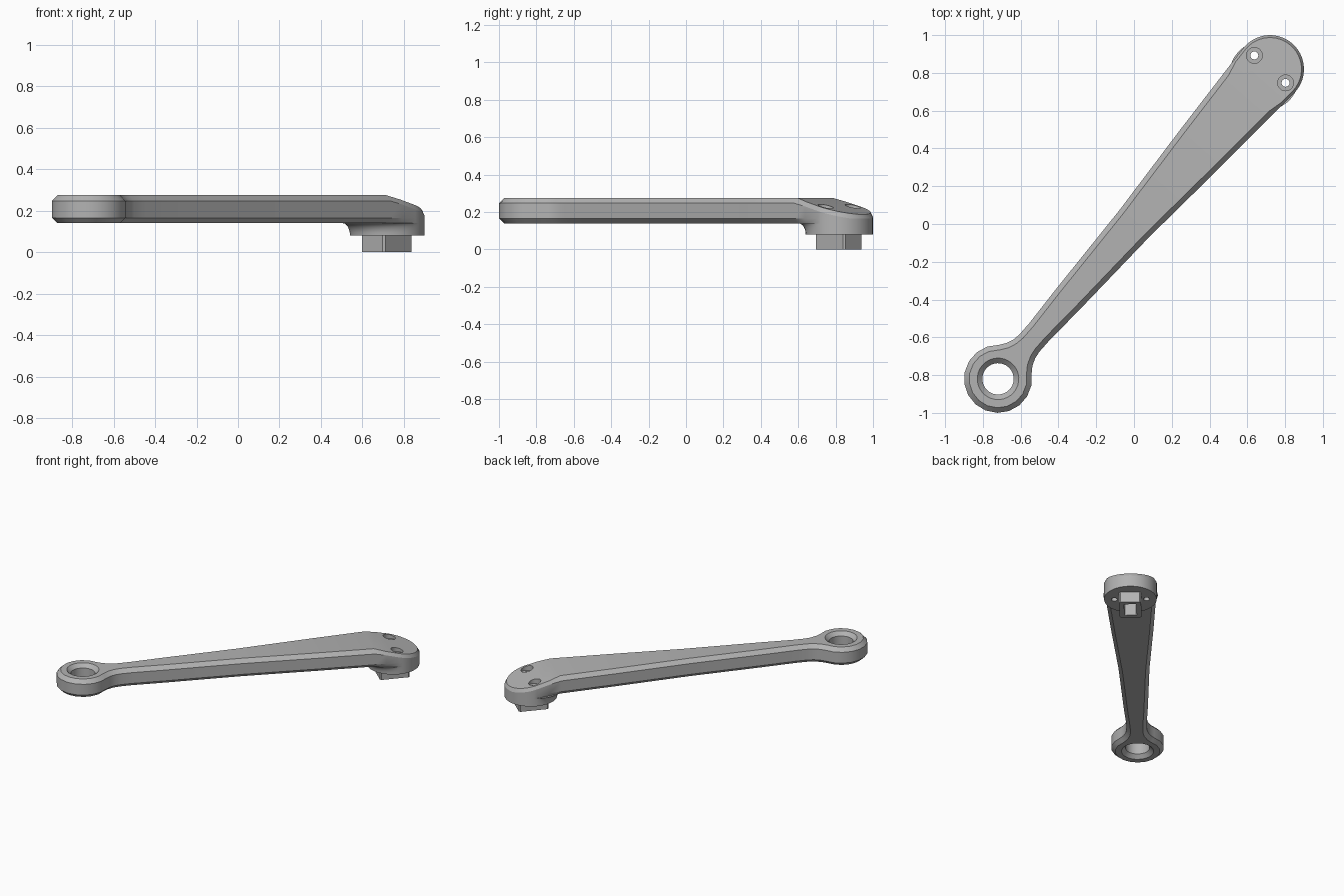
import bpy, bmesh
from math import sin, cos, pi, atan2, radians
from mathutils import Matrix, Vector

if "Cube" in bpy.data.objects:
    bpy.data.objects.remove(bpy.data.objects["Cube"])

# One grey metal for everything
metal = bpy.data.materials.new("grey metal")
metal.use_nodes = True
GREY = (0.45, 0.45, 0.45, 1)
metal.diffuse_color = GREY
metal.node_tree.nodes["Principled BSDF"].inputs["Base Color"].default_value = GREY

# The arm is laid out along local u, then turned to its diagonal
TURN = Matrix.Rotation(atan2(0.82, 0.72), 4, "Z")
END, R = 1.091, 0.18
BOTTOM, TOP, CREASE = 0.14, 0.275, 0.92


def ramp(u, a, b):
    t = min(1, max(0, (u - a) / (b - a)))
    return t


def finish(name, bm):
    bmesh.ops.recalc_face_normals(bm, faces=bm.faces)
    bmesh.ops.transform(bm, matrix=TURN, verts=bm.verts)
    mesh = bpy.data.meshes.new(name)
    bm.to_mesh(mesh)
    bm.free()
    mesh.materials.append(metal)
    ob = bpy.data.objects.new(name, mesh)
    bpy.context.collection.objects.link(ob)
    return ob


def loft(loops, caps=(True, True)):
    """Join matching loops of points with quads, capping the ends."""
    bm = bmesh.new()
    rows = [[bm.verts.new(p) for p in loop] for loop in loops]
    n = len(rows[0])
    for a, b in zip(rows, rows[1:]):
        for i in range(n):
            j = (i + 1) % n
            bm.faces.new((a[i], a[j], b[j], b[i]))
    if caps[0]:
        bm.faces.new(rows[0][::-1])
    if caps[1]:
        bm.faces.new(rows[-1])
    return bm, rows


def circle(u, v, r, z, n=32):
    return [(u + r * cos(2 * pi * i / n), v + r * sin(2 * pi * i / n), z) for i in range(n)]


def box_loop(u, half_u, half_v, z, c):
    a, b = half_u, half_v
    corner = [(a, b - c), (a - c, b), (c - a, b), (-a, b - c),
              (-a, c - b), (c - a, -b), (a - c, -b), (a, c - b)]
    return [(u + x, y, z) for x, y in corner]


def lathe_cutter(u, v, profile):
    return finish("cutter", loft([circle(u, v, r, z) for r, z in profile])[0])


def cut(ob, cutter):
    mod = ob.modifiers.new("cut", "BOOLEAN")
    mod.operation = "DIFFERENCE"
    mod.solver = "EXACT"
    mod.object = cutter
    bpy.ops.object.select_all(action="DESELECT")
    bpy.context.view_layer.objects.active = ob
    ob.select_set(True)
    bpy.ops.object.modifier_apply(modifier=mod.name)


# Arm outline: head arc, tapering side with filleted neck, ring arc, mirrored
head = [(END + R * cos(i * pi / 24), R * sin(i * pi / 24)) for i in range(13)]
side = [(1.0, 0.175), (CREASE, 0.17), (0.53, 0.145), (0.0, 0.106), (-0.53, 0.083),
        (-0.76, 0.07), (-0.84, 0.07), (-0.88, 0.076), (-0.92, 0.092)]
ring = [(-END + R * cos(radians(a)), R * sin(radians(a))) for a in range(40, 181, 20)]
half = head + side + ring
outline = half + [(u, -v) for u, v in half[-2:0:-1]]
N = len(outline)


def inset(amount):
    """Move each outline point inward; amount depends on u."""
    pts = []
    for i, (u, v) in enumerate(outline):
        p, q = Vector(outline[i - 1]), Vector(outline[(i + 1) % N])
        t = (q - p).normalized()
        d = amount(u)
        shift = 0 if abs(u - CREASE) < 0.001 else -t.y * d
        pts.append((u + shift, v + t.x * d))
    return pts


def top_z(u):
    return min(TOP, TOP - 0.26 * (u - CREASE))


crown = inset(lambda u: 0.027 - 0.014 * ramp(u, CREASE, 1.0))
floor = inset(lambda u: 0.027 * (1 - ramp(u, 0.92, 1.06)))
loops = [
    [(u, v, BOTTOM) for u, v in floor],
    [(u, v, BOTTOM + 0.026) for u, v in outline],
    [(u, v, min(TOP - 0.028, top_z(u) - 0.024)) for u, v in outline],
    [(u, v, top_z(u)) for u, v in crown],
]
bm, rows = loft(loops, (True, False))
# Flat top and sloping head top meet at the crease
k = next(i for i, p in enumerate(outline) if abs(p[0] - CREASE) < 0.001)
bm.faces.new(rows[-1][k:N - k + 1])
bm.faces.new(rows[-1][N - k:] + rows[-1][:k + 1])
arm = finish("crank_arm", bm)

# Round base under the head, flaring into the underside of the arm
base_loops = []
for step in range(7):
    a = step / 6 * pi / 2
    loop = []
    for i in range(48):
        t = 2 * pi * i / 48
        r = R + 0.05 * (1 - cos(a)) * max(0, -cos(t))
        loop.append((END + r * cos(t), r * sin(t), 0.08 + (BOTTOM - 0.08) * sin(a)))
    base_loops.append(loop)
base = finish("head_base", loft(base_loops)[0])

# Blocky socket below the head
socket = finish("socket_block", loft([box_loop(END - 0.004, 0.105, 0.075, z, 0.01)
                                      for z in (0, 0.09)])[0])

# Holes: chamfered ring eye, two counterbored screw holes, socket recess
cutters = []
eye = lathe_cutter(-END, 0, [(0.14, 0.11), (0.083, 0.167), (0.083, 0.248), (0.14, 0.305)])
cut(arm, eye)
cutters.append(eye)
for s in (-1, 1):
    screw = lathe_cutter(END, s * 0.11, [(0.021, 0.05), (0.021, 0.2), (0.042, 0.2), (0.042, 0.4)])
    cut(arm, screw)
    cut(base, screw)
    cutters.append(screw)
recess = finish("cutter", loft([box_loop(END - 0.004, 0.075, 0.042, z, 0.004)
                                for z in (-0.05, 0.12)])[0])
cut(socket, recess)
cut(base, recess)
cutters.append(recess)
for c in cutters:
    bpy.data.objects.remove(c)

# Smooth rounds, sharp edges
for ob in (arm, base, socket):
    bpy.ops.object.select_all(action="DESELECT")
    bpy.context.view_layer.objects.active = ob
    ob.select_set(True)
    bpy.ops.object.shade_smooth_by_angle(angle=radians(25))
